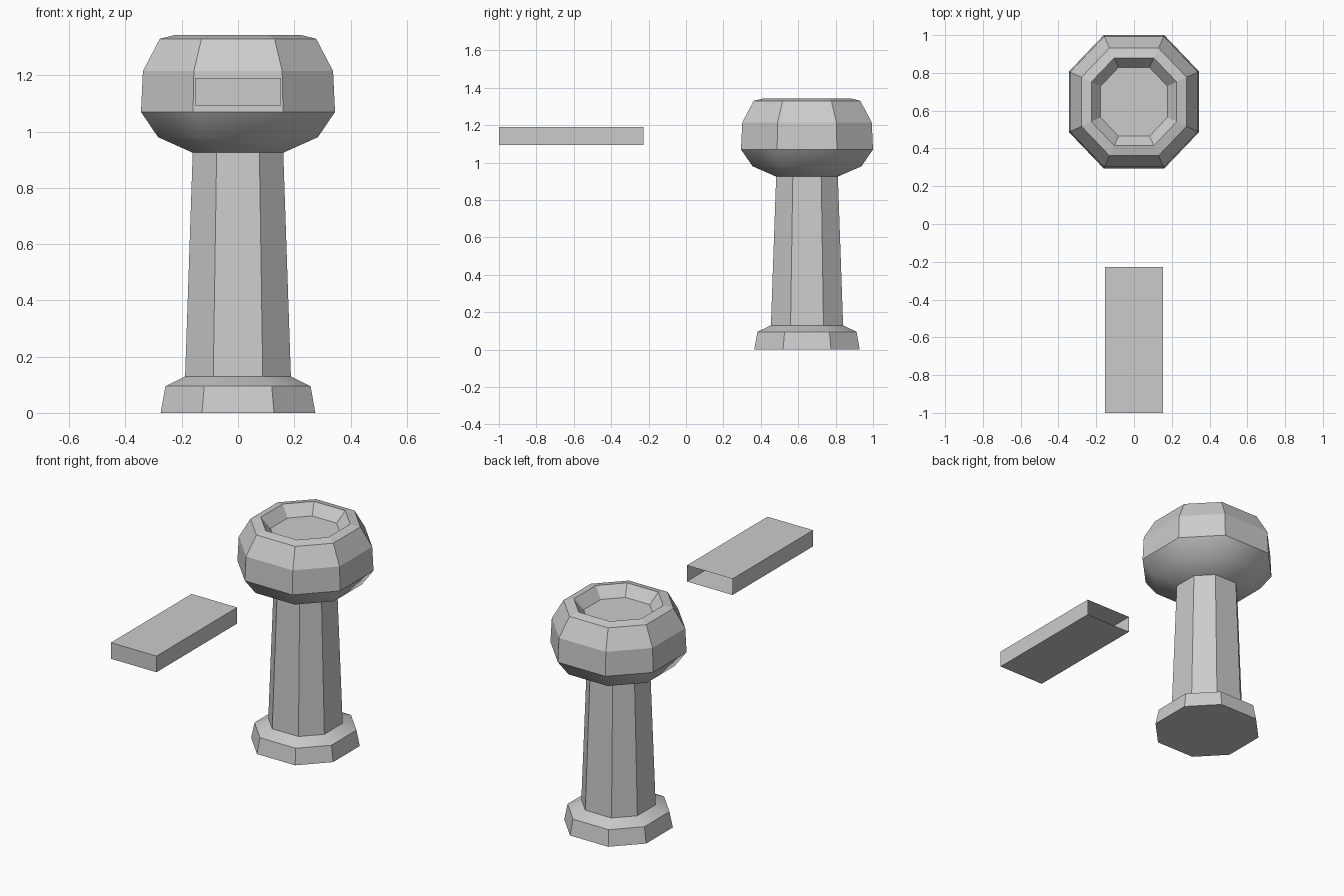
import bpy, bmesh

if "Cube" in bpy.data.objects:
    bpy.data.objects.remove(bpy.data.objects["Cube"])

CY = 0.647  # y centre of the pedestal


def octagon_lathe(name, rings, smooth_bands=(), cap_bottom=False, cap_top=False):
    """Rings are (half width in x, half width in y, half edge length, z)."""
    bm = bmesh.new()
    loops = []
    for a, b, h, z in rings:
        pts = [(h, -b), (a, -h), (a, h), (h, b), (-h, b), (-a, h), (-a, -h), (-h, -b)]
        loops.append([bm.verts.new((x, y + CY, z)) for x, y in pts])
    for k in range(len(loops) - 1):
        lo, hi = loops[k], loops[k + 1]
        for i in range(8):
            j = (i + 1) % 8
            f = bm.faces.new((lo[i], lo[j], hi[j], hi[i]))
            f.smooth = k in smooth_bands
    if cap_bottom:
        bm.faces.new(loops[0][::-1])
    if cap_top:
        bm.faces.new(loops[-1])
    return finish(name, bm)


def finish(name, bm):
    mesh = bpy.data.meshes.new(name)
    bm.to_mesh(mesh)
    bm.free()
    ob = bpy.data.objects.new(name, mesh)
    bpy.context.collection.objects.link(ob)
    return ob


# Pedestal foot with sloped top
octagon_lathe("pedestal_base", [
    (0.275, 0.282, 0.128, 0.0),
    (0.258, 0.265, 0.120, 0.095),
    (0.188, 0.193, 0.088, 0.13),
], smooth_bands=(1,), cap_bottom=True)

# Tapered column
octagon_lathe("column", [
    (0.188, 0.193, 0.088, 0.13),
    (0.161, 0.165, 0.076, 0.925),
])

# Bowl: rounded underside, faceted sides, rim and sunken floor
octagon_lathe("bowl", [
    (0.161, 0.165, 0.076, 0.925),
    (0.284, 0.291, 0.132, 0.98),
    (0.345, 0.353, 0.160, 1.07),
    (0.338, 0.346, 0.157, 1.215),
    (0.278, 0.285, 0.130, 1.33),
    (0.226, 0.232, 0.105, 1.343),
    (0.177, 0.182, 0.082, 1.28),
], smooth_bands=(0, 1), cap_top=True)

# Floating tray, open at the end facing the pedestal
bm = bmesh.new()
bmesh.ops.create_cube(bm, size=1)
for v in bm.verts:
    v.co.x *= 0.306
    v.co.y = v.co.y * 0.773 - 0.6135
    v.co.z = v.co.z * 0.098 + 1.142
bm.normal_update()
bmesh.ops.delete(bm, geom=[f for f in bm.faces if f.normal.y > 0.9], context='FACES_ONLY')
finish("floating_slab", bm)
